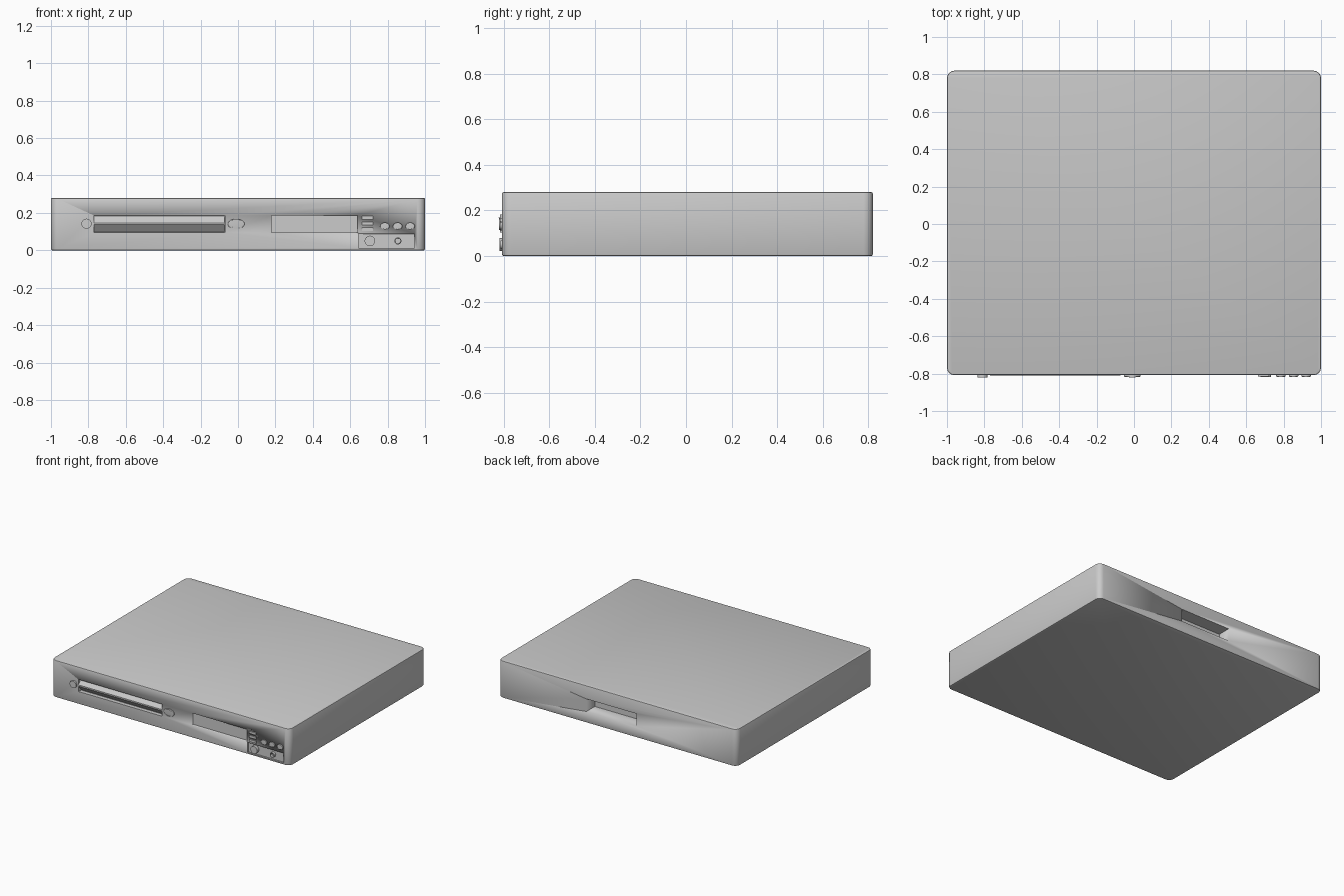
import bpy, bmesh, math
from mathutils import Matrix

if "Cube" in bpy.data.objects:
    bpy.data.objects.remove(bpy.data.objects["Cube"])

FRONT, BACK, TOP = -0.808, 0.82, 0.28


def finish(name, bm, angle=30):
    bmesh.ops.recalc_face_normals(bm, faces=bm.faces)
    me = bpy.data.meshes.new(name)
    bm.to_mesh(me)
    bm.free()
    ob = bpy.data.objects.new(name, me)
    bpy.context.collection.objects.link(ob)
    bpy.ops.object.select_all(action='DESELECT')
    ob.select_set(True)
    bpy.context.view_layer.objects.active = ob
    bpy.ops.object.shade_smooth_by_angle(angle=math.radians(angle))
    return ob


def box_bm(x, y, z):
    bm = bmesh.new()
    bmesh.ops.create_cube(bm, size=1)
    for v in bm.verts:
        v.co = [lo + (c + 0.5) * (hi - lo) for c, (lo, hi) in zip(v.co, (x, y, z))]
    return bm


def box(name, x, y, z):
    return finish(name, box_bm(x, y, z))


def disc(name, x, z, rx, rz, y0, y1, bevel=0.0):
    """Round part lying along y, front rim optionally bevelled."""
    bm = bmesh.new()
    bmesh.ops.create_cone(bm, cap_ends=True, segments=24, radius1=1, radius2=1, depth=1)
    bm.transform(Matrix.Rotation(math.pi / 2, 4, 'X'))
    for v in bm.verts:
        v.co = (x + v.co.x * rx, y0 if v.co.y < 0 else y1, z + v.co.z * rz)
    if bevel:
        rim = [e for e in bm.edges if all(v.co.y < y0 + 1e-5 for v in e.verts)]
        bmesh.ops.bevel(bm, geom=rim, offset=bevel, segments=3, profile=0.5, affect='EDGES')
    return finish(name, bm, 40)


def cut(target, cutters):
    bpy.context.view_layer.objects.active = target
    for c in cutters:
        c.hide_render = True
        m = target.modifiers.new("cut", 'BOOLEAN')
        m.operation, m.solver, m.object = 'DIFFERENCE', 'EXACT', c
        bpy.ops.object.modifier_apply(modifier=m.name)
        bpy.data.objects.remove(c)


# Case: rounded corners, slim bevel around lid and base
bm = box_bm((-1, 1), (FRONT, BACK), (0, TOP))
upright = [e for e in bm.edges if abs(e.verts[0].co.z - e.verts[1].co.z) > 0.1]
bmesh.ops.bevel(bm, geom=upright, offset=0.04, segments=4, profile=0.5, affect='EDGES')
rims = [e for e in bm.edges if abs(e.verts[0].co.z - e.verts[1].co.z) < 1e-5]
bmesh.ops.bevel(bm, geom=rims, offset=0.007, segments=2, profile=0.5, affect='EDGES')
case = finish("case", bm)

# Recesses: tray, display, socket panel, rear connector bay
cut(case, [
    box("tray_cutter", (-0.77, -0.07), (-1, FRONT + 0.03), (0.095, 0.186)),
    box("display_cutter", (0.18, 0.64), (-1, FRONT + 0.015), (0.095, 0.186)),
    box("panel_cutter", (0.645, 0.945), (-1, FRONT + 0.012), (0.013, 0.088)),
    box("rear_cutter", (-0.16, 0.26), (BACK - 0.1, 1), (0.085, 0.18)),
])

# Tray door: ridge with a narrow flat front edge
bm = bmesh.new()
profile = [(FRONT + 0.031, 0.096), (FRONT - 0.003, 0.137), (FRONT - 0.003, 0.147),
           (FRONT + 0.031, 0.185)]
face = bm.faces.new([bm.verts.new((-0.769, y, z)) for y, z in profile])
ext = bmesh.ops.extrude_face_region(bm, geom=[face])
for v in ext["geom"]:
    if isinstance(v, bmesh.types.BMVert):
        v.co.x = -0.071
finish("tray_door", bm)

# Power button and centre open button
disc("power_button", -0.81, 0.142, 0.027, 0.027, -0.82, FRONT + 0.01)
disc("open_button", -0.01, 0.142, 0.045, 0.026, -0.817, FRONT + 0.01, 0.005)

# Stack of three slim keys, row of three playback buttons
for i, z in enumerate((0.112, 0.143, 0.174)):
    box(f"slim_key_{i + 1}", (0.662, 0.722), (-0.816, FRONT + 0.01), (z - 0.009, z + 0.009))
for i, x in enumerate((0.785, 0.853, 0.92)):
    disc(f"play_button_{i + 1}", x, 0.13, 0.025, 0.018, -0.817, FRONT + 0.01, 0.004)

# Volume knob and headphone jack on the socket panel
disc("volume_knob", 0.705, 0.05, 0.028, 0.028, -0.818, FRONT + 0.02)
jack = disc("headphone_jack", 0.855, 0.05, 0.019, 0.019, -0.814, FRONT + 0.02)
cut(jack, [disc("jack_cutter", 0.855, 0.05, 0.014, 0.014, -0.9, FRONT + 0.012)])
